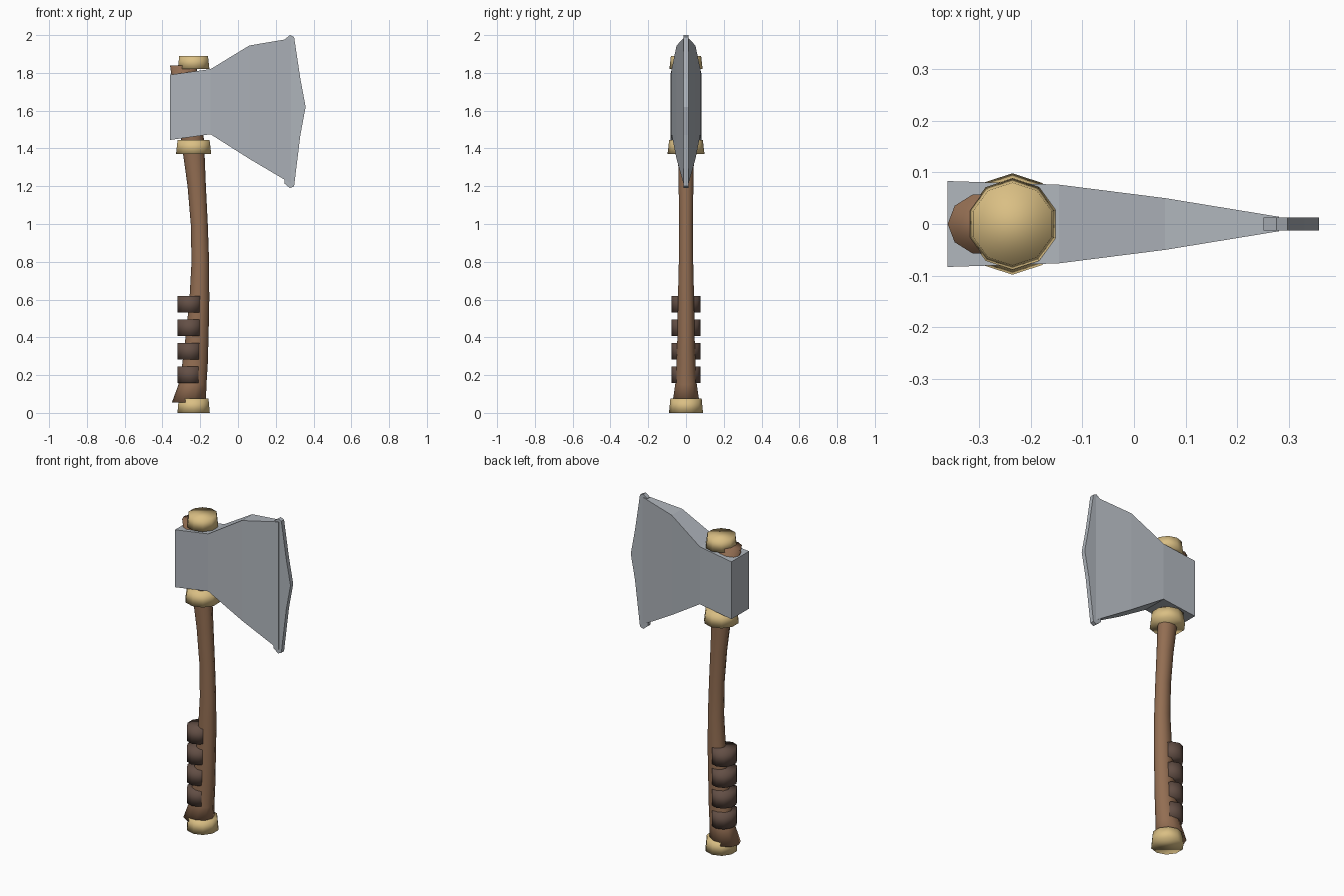
import bpy, bmesh, math

if "Cube" in bpy.data.objects:
    bpy.data.objects.remove(bpy.data.objects["Cube"])


def material(name, rgb):
    m = bpy.data.materials.new(name)
    m.diffuse_color = (*rgb, 1)
    m.use_nodes = True
    m.node_tree.nodes["Principled BSDF"].inputs["Base Color"].default_value = m.diffuse_color
    return m


STEEL = material("grey_steel", (0.43, 0.46, 0.50))
WOOD = material("brown_wood", (0.29, 0.155, 0.085))
LEATHER = material("dark_leather", (0.125, 0.078, 0.06))
BRASS = material("pale_brass", (0.70, 0.52, 0.23))
SIDES = 10


def loft(name, rings, mat, smooth):
    """Skin a list of rings (equal point counts) and cap both ends."""
    bm = bmesh.new()
    loops = [[bm.verts.new(p) for p in ring] for ring in rings]
    n = len(loops[0])
    for a, b in zip(loops, loops[1:]):
        for i in range(n):
            j = (i + 1) % n
            bm.faces.new((a[i], a[j], b[j], b[i]))
    bm.faces.new(loops[0][::-1])
    bm.faces.new(loops[-1])
    bmesh.ops.recalc_face_normals(bm, faces=bm.faces[:])
    for f in bm.faces:
        f.smooth = smooth
    me = bpy.data.meshes.new(name)
    bm.to_mesh(me)
    bm.free()
    me.materials.append(mat)
    ob = bpy.data.objects.new(name, me)
    bpy.context.collection.objects.link(ob)
    return ob


def ring(cx, z, rx, ry, start=0.0):
    return [(cx + rx * math.cos(start + math.tau * i / SIDES),
             ry * math.sin(start + math.tau * i / SIDES), z) for i in range(SIDES)]


# Curved wooden handle: z, left x, right x, half depth
stations = [
    (0.055, -0.350, -0.170, 0.075), (0.15, -0.315, -0.167, 0.060),
    (0.26, -0.295, -0.160, 0.053), (0.40, -0.278, -0.156, 0.048),
    (0.60, -0.257, -0.152, 0.045), (0.80, -0.246, -0.153, 0.040),
    (1.00, -0.250, -0.160, 0.038), (1.20, -0.267, -0.170, 0.041),
    (1.40, -0.295, -0.178, 0.045), (1.60, -0.325, -0.190, 0.052),
    (1.84, -0.360, -0.220, 0.060)]
loft("handle", [ring((l + r) / 2, z, (r - l) / 2, d, math.pi)
                for z, l, r, d in stations], WOOD, True)

# Leather grip bands
for k in range(4):
    z = 0.157 + 0.1245 * k
    loft(f"grip_band_{k + 1}", [ring(-0.255, h, 0.068, 0.077, math.pi / 2)
                                for h in (z, z + 0.088)], LEATHER, True)

# Brass fittings: bottom z, top z, bottom radius, top radius
for name, z0, z1, r0, r1 in (("pommel", 0.0, 0.075, 0.090, 0.083),
                             ("lower_collar", 1.37, 1.445, 0.098, 0.089),
                             ("top_cap", 1.82, 1.89, 0.088, 0.080)):
    loft(name, [ring(-0.235, z0, r0, r0, math.pi / 2),
                ring(-0.235, z1, r1, r1, math.pi / 2)], BRASS, True)

# Tapering axe head: x, bottom z, top z, half thickness
head = [(-0.36, 1.445, 1.79, 0.083), (-0.145, 1.475, 1.82, 0.076),
        (0.06, 1.345, 1.945, 0.050), (0.28, 1.215, 1.982, 0.014)]
loft("axe_head", [[(x, -t, b), (x, t, b), (x, t, a), (x, -t, a)]
                  for x, b, a, t in head], STEEL, False)

# Cutting edge strip
edge = [(0.245, 1.215), (0.275, 1.19), (0.297, 1.20), (0.33, 1.47), (0.358, 1.62),
        (0.33, 1.77), (0.297, 1.99), (0.275, 2.0), (0.25, 1.98)]
loft("cutting_edge", [[(x, y, z) for x, z in edge] for y in (-0.013, 0.013)],
     STEEL, False)
